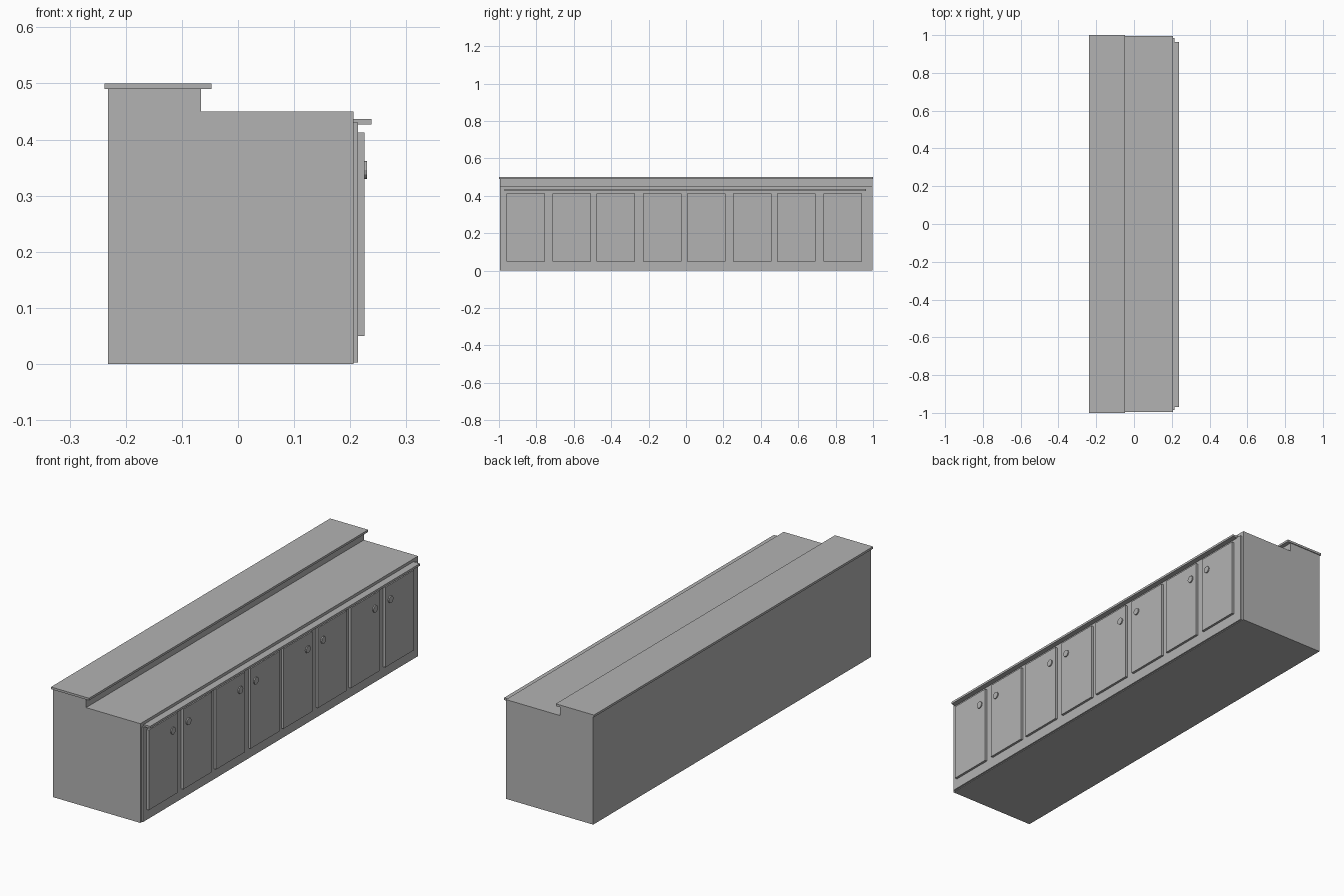
import bpy
import bmesh
from math import pi
from mathutils import Matrix

cube = bpy.data.objects.get("Cube")
if cube:
    bpy.data.objects.remove(cube, do_unlink=True)

GREY = (0.45, 0.45, 0.45, 1)
mat = bpy.data.materials.new("plain grey")
mat.use_nodes = True
mat.diffuse_color = GREY
mat.node_tree.nodes["Principled BSDF"].inputs["Base Color"].default_value = GREY


def finish(name, bm):
    bmesh.ops.recalc_face_normals(bm, faces=bm.faces)
    mesh = bpy.data.meshes.new(name)
    bm.to_mesh(mesh)
    bm.free()
    mesh.materials.append(mat)
    obj = bpy.data.objects.new(name, mesh)
    bpy.context.collection.objects.link(obj)
    return obj


def extrude_profile(name, profile, y0, y1):
    """Sweep an x-z outline along y."""
    bm = bmesh.new()
    face = bm.faces.new([bm.verts.new((x, y0, z)) for x, z in profile])
    swept = bmesh.ops.extrude_face_region(bm, geom=[face])["geom"]
    verts = [v for v in swept if isinstance(v, bmesh.types.BMVert)]
    bmesh.ops.translate(bm, verts=verts, vec=(0, y1 - y0, 0))
    return finish(name, bm)


def box(name, x0, x1, y0, y1, z0, z1):
    return extrude_profile(name, [(x0, z0), (x1, z0), (x1, z1), (x0, z1)], y0, y1)


def knob(name, y):
    """Round pull on a thin stem, its axis along x."""
    bm = bmesh.new()
    for radius, x0, x1 in ((0.008, 0.222, 0.226), (0.016, 0.225, 0.230)):
        place = Matrix.Translation(((x0 + x1) / 2, y, 0.346)) @ Matrix.Rotation(pi / 2, 4, "Y")
        bmesh.ops.create_cone(bm, cap_ends=True, segments=12, radius1=radius,
                              radius2=radius, depth=x1 - x0, matrix=place)
    return finish(name, bm)


# Counter body with the raised step along the back
extrude_profile("counter_body",
                [(-0.232, 0), (0.206, 0), (0.206, 0.45), (-0.066, 0.45),
                 (-0.066, 0.49), (-0.232, 0.49)], -0.994, 0.996)

# Raised bar top, face panel and ledge above the doors
box("bar_top", -0.238, -0.047, -1, 1, 0.49, 0.50)
box("face_panel", 0.206, 0.214, -0.985, 0.985, 0.003, 0.43)
box("door_ledge", 0.206, 0.238, -0.97, 0.963, 0.427, 0.437)

# Four pairs of doors, knobs meeting in the middle of each pair
WIDTH = 0.206
for pair in range(4):
    start = -0.96 + pair * 0.4825
    for side, y, knob_y in (("near", start, start + WIDTH - 0.035),
                            ("far", start + 0.247, start + 0.247 + 0.035)):
        box(f"{side}_door_{pair + 1}", 0.214, 0.225, y, y + WIDTH, 0.05, 0.413)
        knob(f"{side}_knob_{pair + 1}", knob_y)
